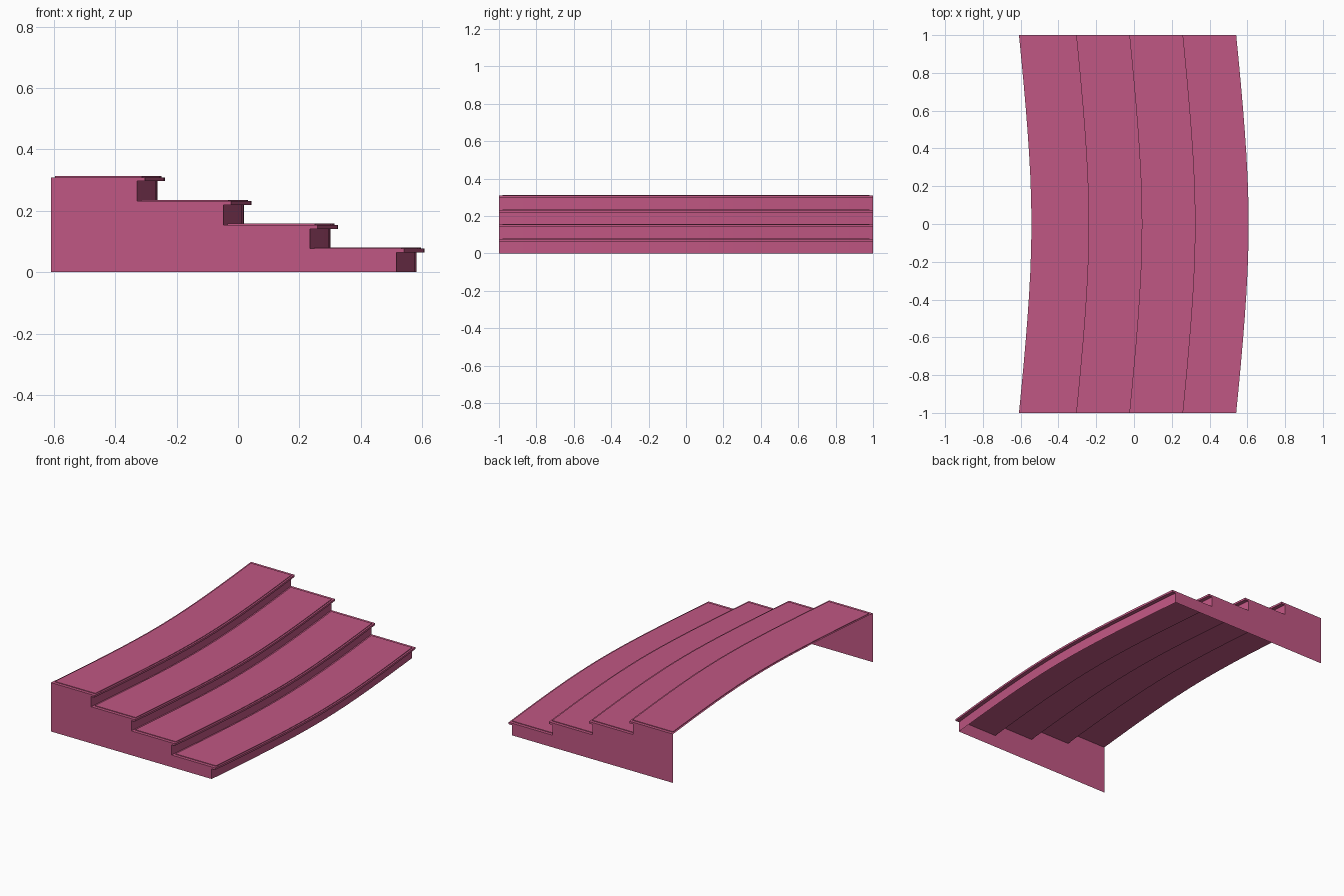
import bpy, bmesh, math

if "Cube" in bpy.data.objects:
    bpy.data.objects.remove(bpy.data.objects["Cube"])

N, STEPS, RISE, RUN = 16, 4, 0.0775, 0.2815
TOP0 = 0.0805                      # height of the lowest tread
INSET, DROP, LIP, OVER = 0.011, 0.004, 0.0165, 0.025
NOSE0, BACK, SAG, CURVE = 0.607, -0.543, 0.066, 0.6

mat = bpy.data.materials.new("plum")
mat.diffuse_color = (0.53, 0.095, 0.227, 1)
mat.use_nodes = True
mat.node_tree.nodes["Principled BSDF"].inputs["Base Color"].default_value = mat.diffuse_color


def bow(y):
    # curved in the middle, nearly straight towards the ends
    return -SAG * (math.hypot(CURVE, y) - CURVE) / (math.hypot(CURVE, 1) - CURVE)


def top(k):
    return TOP0 + RISE * k


def nose(k):
    return NOSE0 - k * RUN


def rear(k):
    return nose(k + 1) - OVER if k < STEPS - 1 else BACK


def base(k):
    return top(k - 1) - DROP if k else 0


def nosing(k):
    x, z = nose(k), top(k)
    return [(x - OVER, base(k)), (x - OVER, z - LIP), (x, z - LIP), (x, z - DROP)]


def finish(name, bm):
    me = bpy.data.meshes.new(name)
    bm.to_mesh(me)
    bm.free()
    me.materials.append(mat)
    ob = bpy.data.objects.new(name, me)
    bpy.context.collection.objects.link(ob)


def sweep(bm, profile, half):
    # carry an (x, z) profile along the bowed width
    rings = []
    for i in range(N + 1):
        y = half * (-1 + 2 * i / N)
        rings.append([bm.verts.new((x + bow(y), y, z)) for x, z in profile])
    for a, c in zip(rings, rings[1:]):
        for j in range(len(profile) - 1):
            bm.faces.new((a[j], c[j], c[j + 1], a[j + 1]))
    return rings


for k in range(STEPS):
    x, b, z = nose(k), rear(k), top(k)
    # Riser, overhanging nosing and step surface
    bm = bmesh.new()
    sweep(bm, nosing(k) + [(b, z - DROP)], 1)
    finish(f"step_{k + 1}", bm)
    # Thin raised panel inset on the step
    bm = bmesh.new()
    f, r = x - INSET, b + INSET
    rings = sweep(bm, [(f, z - DROP), (f, z), (r, z), (r, z - DROP)], 0.98)
    bm.faces.new(rings[0])
    bm.faces.new(rings[-1][::-1])
    finish(f"tread_panel_{k + 1}", bm)

# Flat stepped side walls, open at the back and underneath
for side, name in ((-1, "front_side_wall"), (1, "rear_side_wall")):
    outline = [(BACK, 0)]
    for k in range(STEPS):
        outline += nosing(k)
    outline.append((BACK, top(STEPS - 1) - DROP))
    bm = bmesh.new()
    vs = [bm.verts.new((x + bow(1), side, z)) for x, z in outline]
    bm.faces.new(vs if side < 0 else vs[::-1])
    finish(name, bm)
